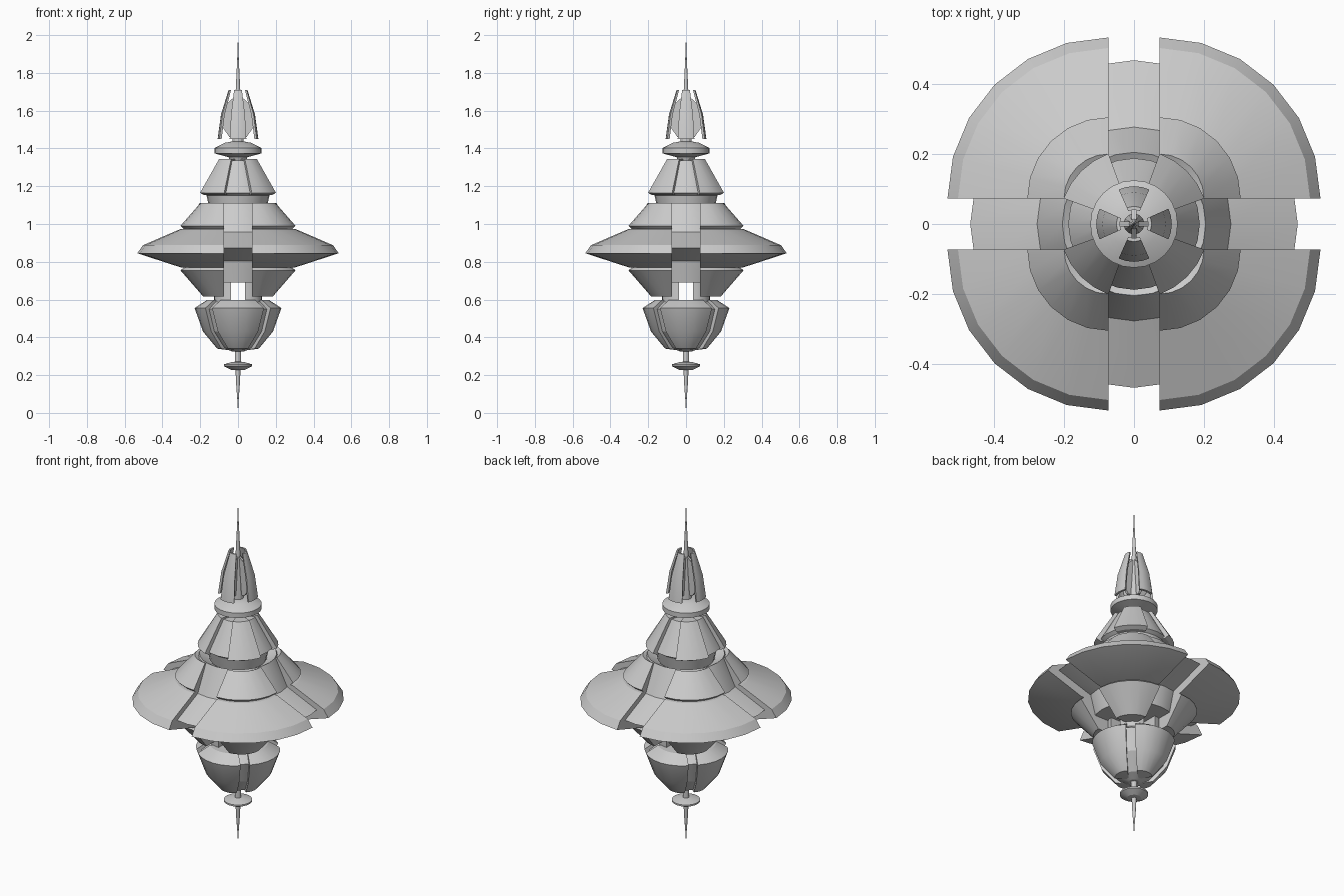
import bpy, bmesh
from math import radians, cos, sin

if "Cube" in bpy.data.objects:
    bpy.data.objects.remove(bpy.data.objects["Cube"])


def lathe(name, profile, a0=0, a1=360, steps=24, off=(0, 0)):
    """Spin a closed (radius, z) outline from a0 to a1 degrees about a shifted axis."""
    bm = bmesh.new()
    full = (a1 - a0) == 360
    rings = []
    for i in range(steps if full else steps + 1):
        a = radians(a0 + (a1 - a0) * i / steps)
        rings.append([bm.verts.new((off[0] + r * cos(a), off[1] + r * sin(a), z))
                      for r, z in profile])
    n = len(profile)
    for i in range(steps):
        p, q = rings[i], rings[(i + 1) % len(rings)]
        for j in range(n):
            k = (j + 1) % n
            if profile[j][0] == 0 and profile[k][0] == 0:
                continue
            bm.faces.new((p[j], q[j], q[k], p[k]))
    if not full:
        bm.faces.new(rings[0])
        bm.faces.new(rings[-1][::-1])
    bmesh.ops.remove_doubles(bm, verts=bm.verts, dist=1e-5)
    bmesh.ops.recalc_face_normals(bm, faces=bm.faces)
    return add(name, bm)


def add(name, bm):
    me = bpy.data.meshes.new(name)
    bm.to_mesh(me)
    bm.free()
    ob = bpy.data.objects.new(name, me)
    bpy.context.collection.objects.link(ob)
    return ob


def quarters(name, profile, d, start=0):
    """Four quarter turns, each pushed outward along its middle so that slots open."""
    for i in range(4):
        a = start + 90 * i
        m = radians(a + 45)
        lathe(f"{name}_{i + 1}", profile, a, a + 90, 6, (d * cos(m), d * sin(m)))


SLOT = 0.073 * 2 ** 0.5

# Wide disc, upper and lower rings, all split by a cross-shaped slot
quarters("wide_disc", [(0, .985), (.232, .973), (.43, .888), (.46, .845),
                       (.232, .771), (0, .765)], SLOT)
quarters("upper_ring", [(0, 1.08), (.08, 1.085), (.127, 1.11), (.232, .99),
                        (.21, .97), (0, .97)], SLOT)
quarters("lower_ring", [(0, .775), (.21, .772), (.232, .755), (.112, .617),
                        (0, .617)], SLOT)

# Recessed core seen inside the slots
lathe("slot_core", [(0, 1.08), (.15, 1.08), (.205, 1.11), (.277, .957), (.468, .873),
                    (.25, .803), (.22, .69), (0, .69)])

# Neck blocks under the core, with a narrow cross passage
quarters("neck", [(0, .70), (.09, .70), (.09, .58), (0, .58)], .037 * 2 ** 0.5)

# Upper cone: recessed body with four raised panels
lathe("upper_cone_core", [(0, 1.335), (.093, 1.335), (.188, 1.165), (.167, 1.152),
                          (.15, 1.08), (0, 1.08)])
for i in range(4):
    lathe(f"upper_cone_panel_{i + 1}", [(0, 1.343), (.107, 1.343), (.214, 1.165),
                                        (.19, 1.153), (0, 1.153)],
          20 + 90 * i, 70 + 90 * i, 4)

# Collar disc below the spire
lathe("collar_disc", [(0, 1.437), (.03, 1.437), (.07, 1.43), (.125, 1.402), (.125, 1.374),
                      (.05, 1.354), (.04, 1.33), (0, 1.33)])

# Top spire
lathe("top_spire", [(0, 2), (.004, 1.88), (.012, 1.71), (.022, 1.56), (.03, 1.46),
                    (.03, 1.43), (0, 1.43)], steps=12)

# Curved petals and thin fins around the spire
for i in range(4):
    a = 90 * i
    lathe(f"spire_petal_{i + 1}", [(.108, 1.45), (.09, 1.58), (.05, 1.71), (.04, 1.71),
                                   (.077, 1.58), (.095, 1.45)], a - 24, a + 24, 4)
    bm = bmesh.new()
    c, s, t = cos(radians(a)), sin(radians(a)), .007
    fin = [(.0, 1.46), (.045, 1.46), (.08, 1.51), (.066, 1.63), (.012, 1.68), (0, 1.68)]
    left, right = [[bm.verts.new((r * c - w * s, r * s + w * c, z)) for r, z in fin]
                   for w in (t, -t)]
    bm.faces.new(left)
    bm.faces.new(right[::-1])
    for j in range(len(fin)):
        k = (j + 1) % len(fin)
        bm.faces.new((left[j], right[j], right[k], left[k]))
    bmesh.ops.recalc_face_normals(bm, faces=bm.faces)
    add(f"spire_fin_{i + 1}", bm)

# Lower bowl: four shells split on the diagonals, over a recessed core
quarters("bowl_shell", [(0, .597), (.13, .597), (.195, .555), (.15, .43), (.075, .34),
                        (0, .33)], .035, 45)
lathe("bowl_core", [(0, .59), (.14, .59), (.195, .55), (.155, .43), (.08, .345),
                    (.03, .325), (0, .325)])

# Bottom stem, small disc and spike
lathe("bottom_stem", [(0, .35), (.017, .35), (.017, .25), (0, .25)], steps=12)
lathe("bottom_disc", [(0, .272), (.03, .27), (.075, .257), (.075, .248), (.037, .228),
                      (0, .225)])
lathe("bottom_spike", [(0, .24), (.014, .24), (.009, .14), (.003, .06), (0, 0)], steps=12)

# Smooth the round surfaces, keep creases sharp
for ob in bpy.context.collection.objects:
    ob.select_set(True)
    bpy.context.view_layer.objects.active = ob
bpy.ops.object.shade_smooth_by_angle(angle=radians(20))
